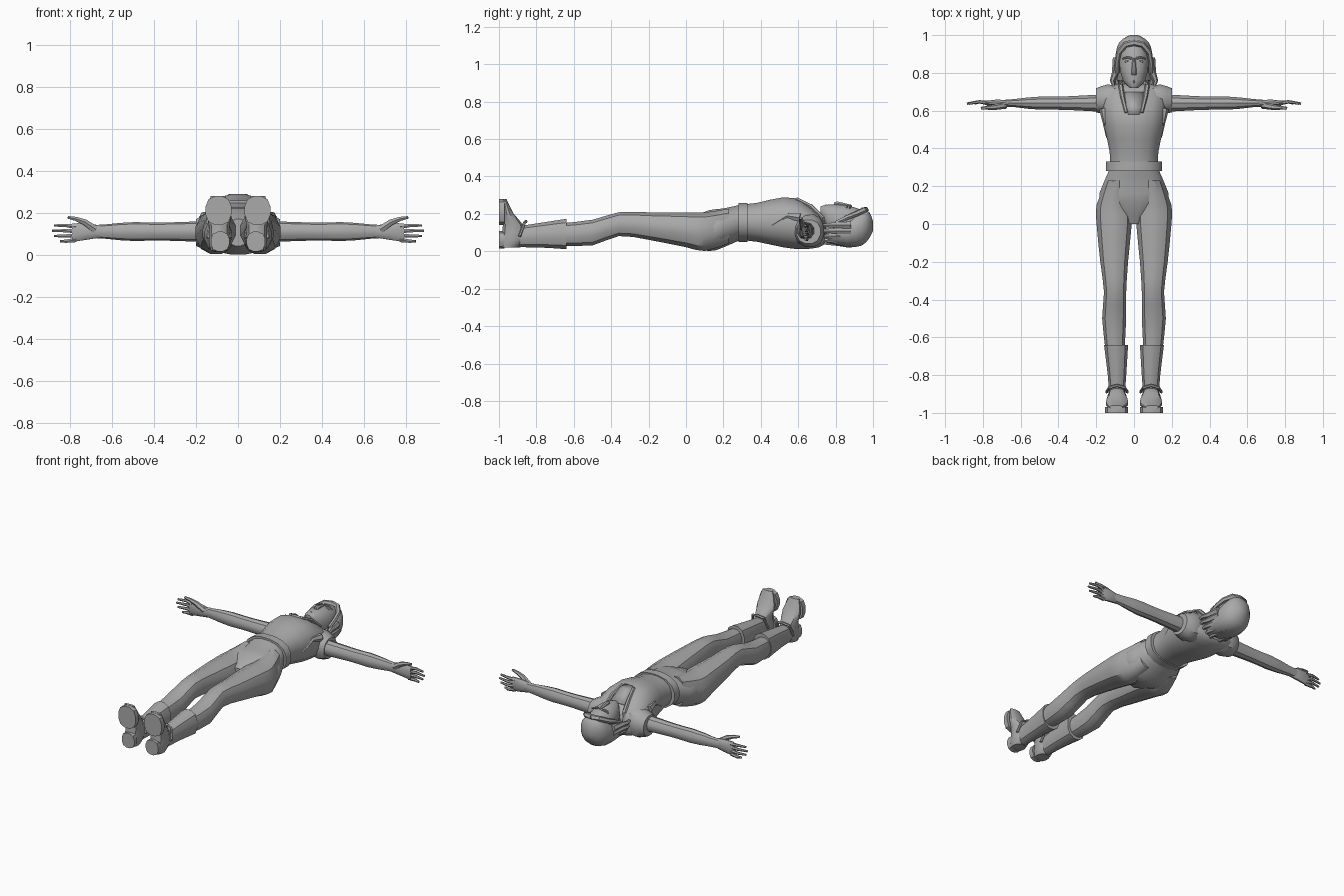
import bpy, bmesh, math
from mathutils import Vector

if "Cube" in bpy.data.objects:
    bpy.data.objects.remove(bpy.data.objects["Cube"])

grey = bpy.data.materials.new("plain grey")
grey.use_nodes = True
grey.diffuse_color = (.4, .4, .4, 1)
grey.node_tree.nodes["Principled BSDF"].inputs["Base Color"].default_value = grey.diffuse_color


def finish(name, bm, mirror):
    """Turn a bmesh into a shaded object, mirrored across x when asked."""
    bmesh.ops.recalc_face_normals(bm, faces=bm.faces)
    mesh = bpy.data.meshes.new(name)
    bm.to_mesh(mesh)
    bm.free()
    mesh.materials.append(grey)
    part = bpy.data.objects.new(name, mesh)
    bpy.context.collection.objects.link(part)
    bpy.ops.object.select_all(action='DESELECT')
    part.select_set(True)
    bpy.context.view_layer.objects.active = part
    bpy.ops.object.shade_smooth_by_angle(angle=math.radians(35))
    if mirror:
        part.modifiers.new("mirror", 'MIRROR').use_mirror_merge = False
    return part


def skin(name, loops, mirror):
    """Join loops of points into a closed surface with capped ends."""
    bm = bmesh.new()
    loops = [[bm.verts.new(point) for point in loop] for loop in loops]
    sides = len(loops[0])
    for lower, upper in zip(loops, loops[1:]):
        for i in range(sides):
            j = (i + 1) % sides
            bm.faces.new((lower[i], lower[j], upper[j], upper[i]))
    bm.faces.new(loops[0])
    bm.faces.new(loops[-1])
    return finish(name, bm, mirror)


def refine(rings):
    """Add a smoothly curved ring halfway between each pair of rings."""
    result = []
    last = len(rings) - 1
    for i in range(last):
        before, start, end, after = (rings[max(i - 1, 0)], rings[i],
                                     rings[i + 1], rings[min(i + 2, last)])
        middle = [(9 * (b + c) - a - d) / 16
                  for a, b, c, d in zip(before, start, end, after)]
        result += [start, middle]
    return result + [rings[-1]]


def loft(name, axis, rings, sides=12, power=2.3, mirror=True):
    """Rings are (place on axis, low u, high u, low v, high v)."""
    loops = []
    for place, u_low, u_high, v_low, v_high in rings:
        loop = []
        for i in range(sides):
            angle = math.tau * (i + .5) / sides
            c, s = math.cos(angle), math.sin(angle)
            reach = (abs(c) ** power + abs(s) ** power) ** (-1 / power) / 2
            u = (u_low + u_high) / 2 + (u_high - u_low) * c * reach
            v = (v_low + v_high) / 2 + (v_high - v_low) * s * reach
            loop.append({'x': (place, u, v), 'y': (u, place, v), 'z': (u, v, place)}[axis])
        loops.append(loop)
    return skin(name, loops, mirror)


def body(name, keys, sides=16):
    """Symmetric part along y; keys are (y, half width, back, front)."""
    rings = [(y, -half, half, back, front) for y, half, back, front in keys]
    return loft(name, 'y', refine(rings), sides, mirror=False)


def strand(name, path, start, end, sides=6):
    """Mirrored tube along a path, its radius tapering from start to end."""
    path = [Vector(point) for point in path]
    last = len(path) - 1
    loops = []
    for i, point in enumerate(path):
        along = (path[min(i + 1, last)] - path[max(i - 1, 0)]).normalized()
        across = along.cross(Vector((0, 0, 1))).normalized()
        up = across.cross(along)
        radius = start + (end - start) * i / last
        angles = [math.tau * k / sides for k in range(sides)]
        loops.append([point + radius * (across * math.cos(a) + up * math.sin(a)) for a in angles])
    return skin(name, loops, True)


# Trunk
body("torso", [(.28, .13, .06, .25), (.38, .13, .05, .26), (.52, .16, .02, .29),
               (.62, .17, .01, .27), (.71, .17, .02, .2), (.74, .1, .04, .16)])
body("hips", [(0, .05, .04, .17), (.12, .18, 0, .22), (.2, .17, .02, .23), (.29, .13, .06, .25)])
body("belt", [(y, .15, .05, .26) for y in (.28, .33)])
body("neck", [(y, .05, .06, .18) for y in (.7, .8)], sides=12)

# Vest: neck panel, collar, shoulders and armhole edges
bm = bmesh.new()
left, right = [[bm.verts.new((side * half, y, z)) for half, y, z in
                ((.03, .58, .285), (.04, .62, .273), (.05, .7, .215))] for side in (1, -1)]
for i in range(2):
    bm.faces.new((left[i], left[i + 1], right[i + 1], right[i]))
panel = finish("neck_panel", bm, False)
panel.modifiers.new("thickness", 'SOLIDIFY').thickness = .006
strand("collar", [(.04, .59, .28), (.06, .67, .24), (.07, .73, .18), (.07, .74, .1), (.04, .75, .05)],
       start=.01, end=.016)
loft("shoulder", 'x', refine([(.07, .6, .73, .03, .2), (.14, .58, .74, .02, .2), (.2, .59, .72, .04, .17)]))
strand("vest_edge", [(.16, .61, .18), (.15, .54, .19), (.14, .46, .14)], start=.025, end=.008)

# Arms taper to the wrist with a forearm swell
arm = []
for i in range(9):
    t = i / 8
    swell = .008 * math.exp(-(6 * t - 4) ** 2)
    depth = .05 - .033 * t + swell
    height = .05 - .02 * t + swell
    arm.append((.14 + .56 * t, .64 - depth, .64 + depth, .11 - height, .11 + height))
loft("arm", 'x', arm, sides=10, power=2)

# Hands
loft("palm", 'x', refine([(.66, .62, .65, .08, .14), (.72, .62, .66, .07, .15), (.79, .63, .65, .06, .15)]))
for i, finger in enumerate(("little", "ring", "middle", "index")):
    z = .07 + .021 * i
    tip = .885 - .01 * (i - 2) ** 2
    spread = .004 * (i - 1.5)
    strand(finger + "_finger", [(.77, .64, z), (.82, .647, z + spread), (tip, .637, z + spread)],
           start=.012, end=.006)
strand("thumb", [(.68, .63, .12), (.73, .62, .155), (.77, .616, .17), (.81, .613, .178)], start=.02, end=.007)

# Legs
loft("leg", 'y', refine([
    (-.68, .05, .15, .03, .15), (-.5, .04, .17, .03, .17), (-.36, .04, .16, .08, .21),
    (-.2, .03, .18, .06, .21), (0, .01, .2, .02, .21), (.1, .01, .2, 0, .21), (.23, .04, .15, .04, .23)]))

# Boots
loft("boot_shaft", 'y', refine([(-.93, .05, .13, .02, .13), (-.8, .04, .14, .02, .15), (-.64, .03, .16, .01, .175)]))
loft("boot_foot", 'z', refine([
    (.02, .05, .13, -.99, -.9), (.06, .04, .14, -.99, -.86), (.14, .04, .14, -.98, -.87),
    (.2, .03, .15, -.98, -.92), (.28, .06, .13, -.98, -.96)]))
for name, inner, outer, low, high in (("heel", .04, .13, .015, .11), ("sole", .03, .155, .14, .28)):
    loft("boot_" + name, 'y', [(y, inner, outer, low, high) for y in (-1, -.97)], power=2.6)
strand("boot_strap", [(.035, -.89, .08), (.05, -.865, .15), (.09, -.855, .16), (.13, -.865, .15), (.145, -.89, .08)],
       start=.008, end=.008)

# Head and face
body("face", [(.72, .02, .19, .24), (.76, .06, .11, .25), (.87, .08, .06, .245), (.97, .05, .08, .21)])
body("nose", [(.79, .014, .22, .26), (.81, .014, .23, .267), (.88, .008, .23, .25)], sides=8)
strand("brow", [(.012, .877, .244), (.035, .882, .243), (.06, .875, .23)], start=.007, end=.004)
strand("eye", [(.018, .86, .239), (.032, .861, .239), (.048, .86, .233)], start=.004, end=.004)
for y in (.75, .76):
    strand("lip", [(0, y, .245), (.022, y, .238)], start=.006, end=.002)

# Hair: cap, front locks and a fan of strands around the back
body("hair", [(.76, .09, .04, .13), (.86, .1, .02, .18), (.94, .09, .03, .22), (.98, .06, .07, .21), (1, .02, .11, .16)])
strand("hair_front", [(0, .96, .22), (.045, .95, .22), (.08, .91, .2), (.09, .86, .18), (.09, .8, .15)],
       start=.018, end=.012)
for i in range(5):
    angle = math.pi * i / 10
    x = .1 * math.cos(angle)
    z = .14 - .1 * math.sin(angle)
    strand("hair_strand", [(.9 * x, .88, z), (x, .8, z), (1.15 * x, .76, z), (1.05 * x, .72, z)],
           start=.022, end=.008)
